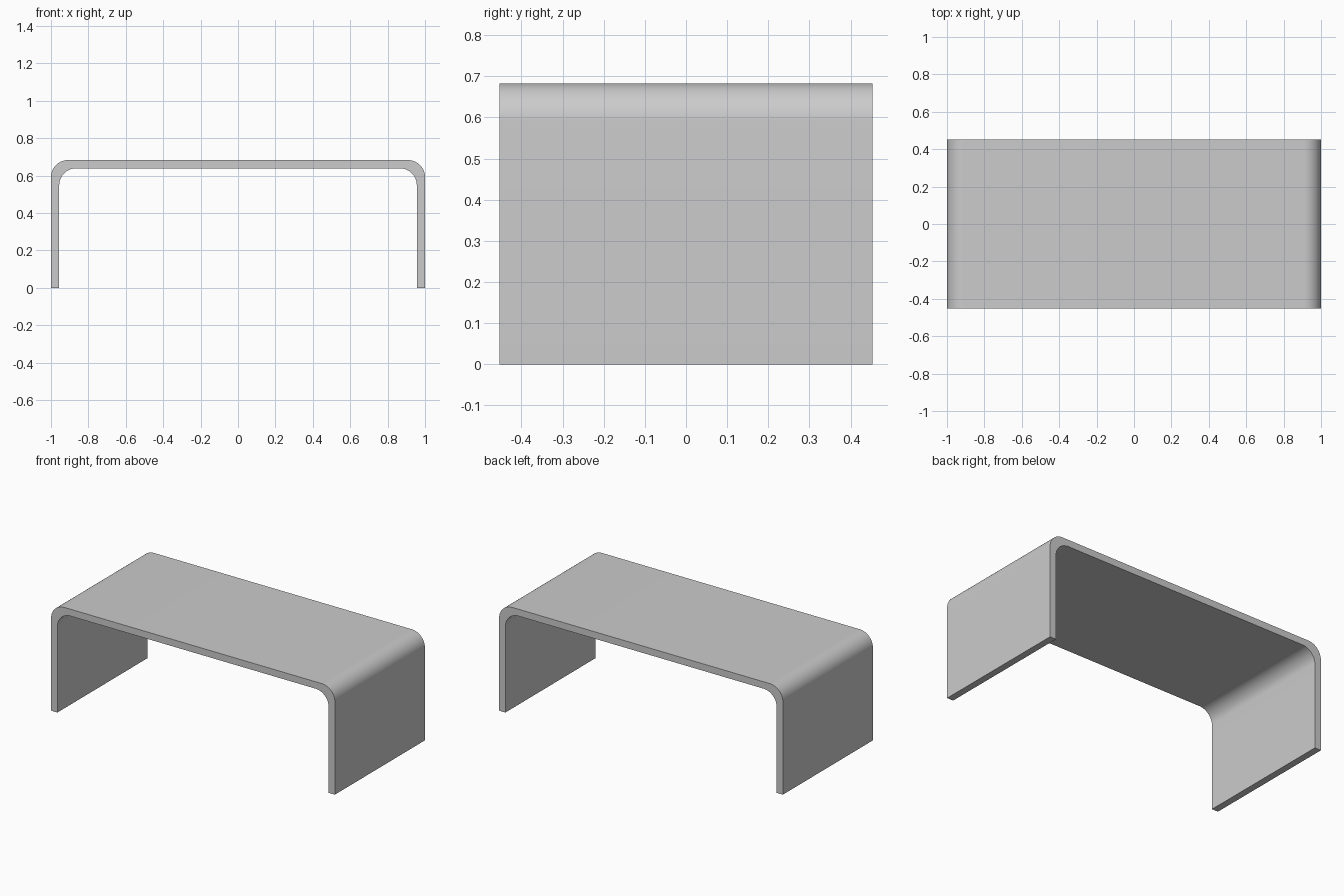
import bpy, bmesh, math

if "Cube" in bpy.data.objects:
    bpy.data.objects.remove(bpy.data.objects["Cube"])

W, H, D = 1.0, 0.683, 0.453   # half width, height, half depth
T, R, SEG = 0.044, 0.092, 16  # sheet thickness, bend radius, arc steps


def arch(half_w, top):
    """Left-to-right outline of an upside-down U with rounded corners."""
    pts = [(-half_w, 0.0)]
    for cx, start in ((-half_w + R, math.pi), (half_w - R, math.pi / 2)):
        for i in range(SEG + 1):
            a = start - i * math.pi / 2 / SEG
            pts.append((cx + R * math.cos(a), top - R + R * math.sin(a)))
    return pts + [(half_w, 0.0)]


# Bent-sheet table: outer and inner arches closed into one section, extruded in depth
section = arch(W, H) + arch(W - T, H - T)[::-1]
bm = bmesh.new()
face = bm.faces.new([bm.verts.new((x, -D, z)) for x, z in section])
ext = bmesh.ops.extrude_face_region(bm, geom=[face], use_keep_orig=True)
verts = [g for g in ext["geom"] if isinstance(g, bmesh.types.BMVert)]
bmesh.ops.translate(bm, verts=verts, vec=(0, 2 * D, 0))
bmesh.ops.recalc_face_normals(bm, faces=bm.faces)

mesh = bpy.data.meshes.new("bent_table")
bm.to_mesh(mesh)
bm.free()
table = bpy.data.objects.new("bent_table", mesh)
bpy.context.collection.objects.link(table)

# Smooth bends, sharp edges
bpy.context.view_layer.objects.active = table
table.select_set(True)
bpy.ops.object.shade_smooth_by_angle(angle=math.radians(30))
